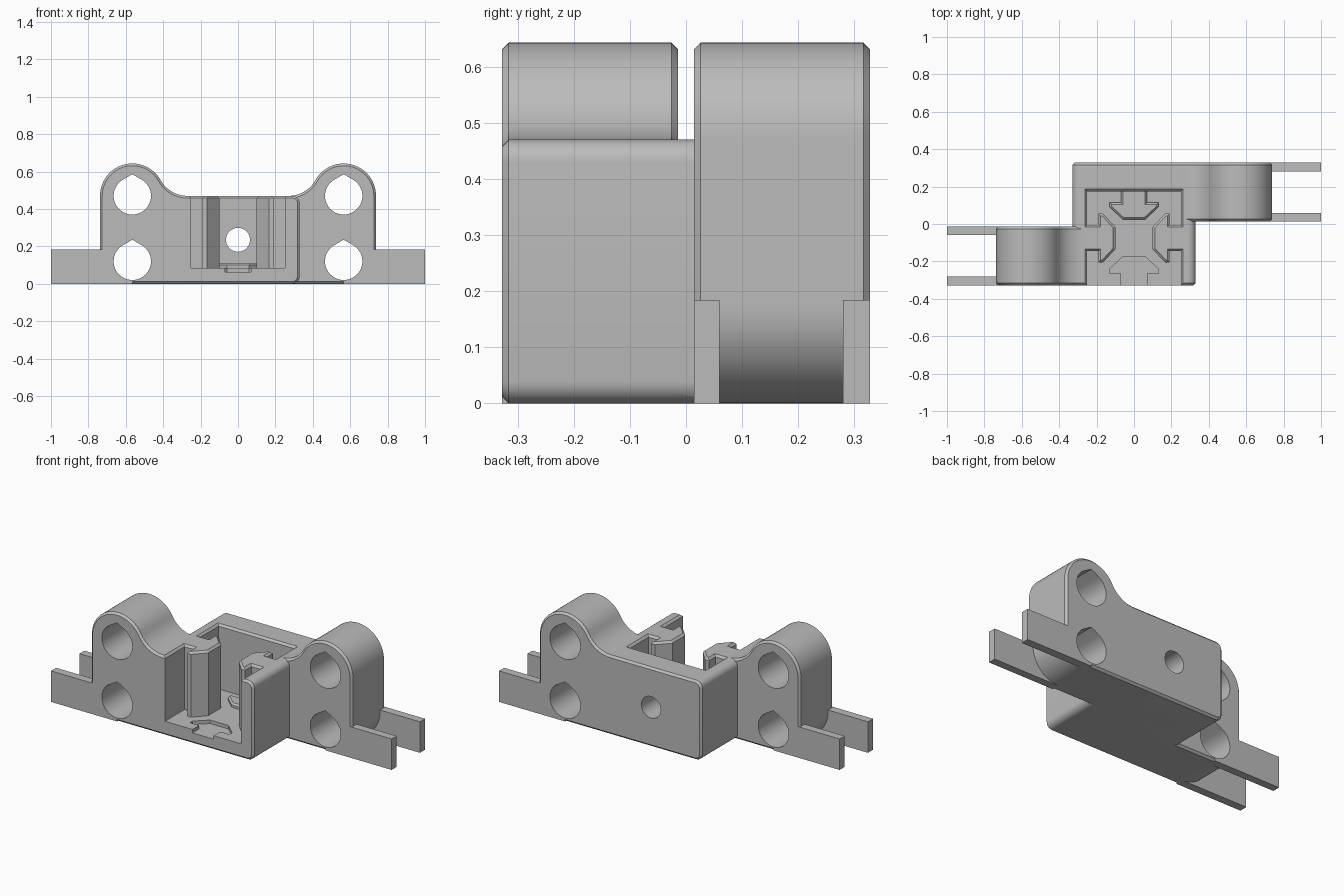
import bpy, bmesh, math

old = bpy.data.objects.get("Cube")
if old:
    bpy.data.objects.remove(old, do_unlink=True)

grey = bpy.data.materials.new("light_grey_plastic")
grey.use_nodes = True
grey.diffuse_color = (0.5, 0.5, 0.5, 1)
grey.node_tree.nodes["Principled BSDF"].inputs["Base Color"].default_value = grey.diffuse_color

HALF_Y, GAP, TOP, FLOOR = 0.328, 0.014, 0.47, 0.085
CHAMFER = 0.012
LUG_X, LUG_R = -0.565, 0.173


def arc(cx, cz, r, a, b, n):
    angles = [math.radians(a + (b - a) * i / n) for i in range(n + 1)]
    return [(cx + r * math.cos(t), cz + r * math.sin(t)) for t in angles]


def rect(x0, x1, y0, y1):
    return [(x0, y0), (x1, y0), (x1, y1), (x0, y1)]


def prism(name, pts, lo, hi, upright=True, chamfer_lo=0, chamfer_hi=0):
    """Extrude an outline along y (upright) or z, with optional chamfered ends."""
    bm = bmesh.new()
    def place(u, v, w):
        return bm.verts.new((u, w, v) if upright else (u, v, w))
    bottom = [place(u, v, lo) for u, v in pts]
    top = [place(u, v, hi) for u, v in pts]
    caps = [(bm.faces.new(bottom), chamfer_lo), (bm.faces.new(top), chamfer_hi)]
    n = len(pts)
    for i in range(n):
        j = (i + 1) % n
        bm.faces.new((bottom[i], bottom[j], top[j], top[i]))
    bmesh.ops.recalc_face_normals(bm, faces=bm.faces[:])
    edges = [e for cap, size in caps if size for e in cap.edges]
    if edges:
        bmesh.ops.bevel(bm, geom=edges, offset=max(chamfer_lo, chamfer_hi),
                        segments=1, affect='EDGES', clamp_overlap=False)
    mesh = bpy.data.meshes.new(name)
    bm.to_mesh(mesh)
    bm.free()
    mesh.materials.append(grey)
    obj = bpy.data.objects.new(name, mesh)
    bpy.context.collection.objects.link(obj)
    return obj


def combine(target, tool, operation):
    mod = target.modifiers.new("combine", 'BOOLEAN')
    mod.operation, mod.solver, mod.object = operation, 'EXACT', tool
    tool.hide_render = True
    bpy.context.view_layer.objects.active = target
    bpy.ops.object.modifier_apply(modifier=mod.name)
    bpy.data.objects.remove(tool, do_unlink=True)


def turn(obj):
    """Half turn about z, baked into the mesh."""
    for v in obj.data.vertices:
        v.co.x, v.co.y = -v.co.x, -v.co.y
    return obj


def slot_key(angle):
    """T-shaped key outline pointing out from the pocket centre."""
    half = [(0.06, 0.1), (0.13, 0.165), (0.13, 0.19), (0.07, 0.19), (0.07, 0.28)]
    pts = half + [(-x, y) for x, y in reversed(half)]
    c, s = math.cos(math.radians(angle)), math.sin(math.radians(angle))
    return [(x * c - y * s, x * s + y * c - 0.075) for x, y in pts]


# Side outline of one half: rounded end, fillet, hinge lug, rounded foot
fillet_x = -0.27
dx = fillet_x - LUG_X
fillet_r = (dx * dx - LUG_R ** 2) / (2 * LUG_R)
meet = math.degrees(math.atan2(fillet_r, dx))
outline = (arc(0.29, 0.04, 0.04, -90, 0, 6) + arc(0.29, TOP - 0.04, 0.04, 0, 90, 6)
           + arc(fillet_x, TOP + fillet_r, fillet_r, -90, meet - 180, 14)
           + arc(LUG_X, TOP, LUG_R, meet, 180, 28)[1:]
           + arc(LUG_X, LUG_R, LUG_R, 180, 270, 16))


def half_body(name):
    return prism(name, outline, -HALF_Y, -GAP, True, CHAMFER, CHAMFER)


# Core joining the two opposed halves
core = [p for cx, cz, a in ((0.29, 0.04, -90), (0.29, TOP - 0.04, 0),
                            (-0.29, TOP - 0.04, 90), (-0.29, 0.04, 180))
        for p in arc(cx, cz, 0.04, a, a + 90, 6)]
body = prism("bracket_body", core, -0.1, 0.1)
combine(body, half_body("front_half"), 'UNION')
combine(body, turn(half_body("back_half")), 'UNION')

# Paired end tabs on each half
for flip in (False, True):
    for y0, y1 in ((-HALF_Y, -0.28), (-0.06, -GAP)):
        tab = prism("end_tab", rect(-1, LUG_X, 0, 0.184), y0, y1)
        combine(body, turn(tab) if flip else tab, 'UNION')

# Square pocket, open at the front, with a chamfered rim
combine(body, prism("pocket", rect(-0.25, 0.25, -0.4, 0.175), FLOOR, 0.6, False), 'DIFFERENCE')
rim = prism("pocket_rim", rect(-0.25, 0.25, -0.4, 0.175), TOP - CHAMFER, TOP + CHAMFER, False)
for v in rim.data.vertices:
    if v.co.z > TOP:
        v.co.x *= 1 + 2 * CHAMFER / 0.25
        v.co.y += 2 * CHAMFER if v.co.y > 0 else 0
combine(body, rim, 'DIFFERENCE')

# Tall side keys, a low back key and a shallow front key recess
for angle in (90, -90):
    combine(body, prism("side_key", slot_key(angle), 0.05, TOP, False, 0, CHAMFER), 'UNION')
combine(body, prism("back_key", slot_key(0), 0.05, 0.109, False, 0, 0.01), 'UNION')
combine(body, prism("front_recess", slot_key(180), 0.064, 0.2, False), 'DIFFERENCE')

# Teardrop bores through both lugs, and the screw hole in the back wall
for x in (LUG_X, -LUG_X):
    for z in (0.12, TOP):
        bore = arc(x, z, 0.1, 120, 420, 40) + [(x, z + 0.1155)]
        combine(body, prism("lug_bore", bore, -0.5, 0.5), 'DIFFERENCE')
combine(body, prism("screw_hole", arc(0, 0.235, 0.064, 0, 350, 35), 0.12, 0.5), 'DIFFERENCE')

# Smooth curves, crisp edges
bpy.ops.object.select_all(action='DESELECT')
body.select_set(True)
bpy.context.view_layer.objects.active = body
bpy.ops.object.shade_smooth_by_angle(angle=math.radians(25))
